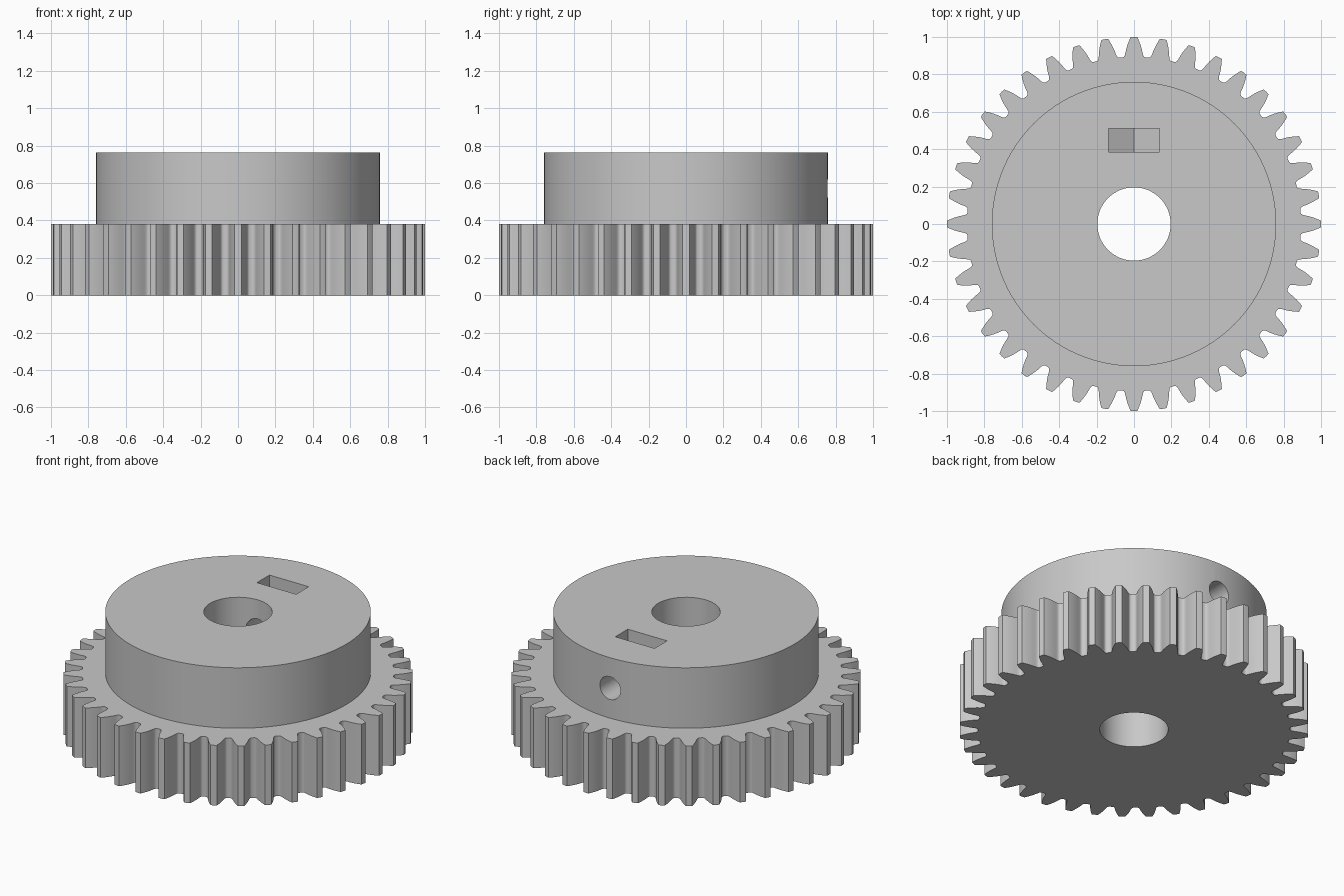
import bpy
import bmesh
from math import radians, sin, cos, pi
from mathutils import Vector

if "Cube" in bpy.data.objects:
    bpy.data.objects.remove(bpy.data.objects["Cube"], do_unlink=True)

TEETH = 40
GEAR_TOP, HUB_TOP = 0.38, 0.762
HUB_R, BORE_R, SCREW_R = 0.76, 0.196, 0.072
SCREW_Z = 0.57

grey = bpy.data.materials.new("plain grey")
grey.use_nodes = True
colour = (0.58, 0.58, 0.58, 1)
grey.diffuse_color = colour
grey.node_tree.nodes["Principled BSDF"].inputs["Base Color"].default_value = colour


def prism(name, points, direction):
    """Extrude a closed outline of 3D points along a direction."""
    bm = bmesh.new()
    face = bm.faces.new([bm.verts.new(p) for p in points])
    new = bmesh.ops.extrude_face_region(bm, geom=[face])["geom"]
    bmesh.ops.translate(bm, vec=Vector(direction),
                        verts=[g for g in new if isinstance(g, bmesh.types.BMVert)])
    bmesh.ops.recalc_face_normals(bm, faces=bm.faces)
    mesh = bpy.data.meshes.new(name)
    bm.to_mesh(mesh)
    bm.free()
    mesh.materials.append(grey)
    obj = bpy.data.objects.new(name, mesh)
    bpy.context.collection.objects.link(obj)
    return obj


def circle(radius, count):
    return [(radius * cos(2 * pi * i / count), radius * sin(2 * pi * i / count))
            for i in range(count)]


def combine(target, other, operation):
    """Apply a boolean and discard the second solid."""
    bpy.context.view_layer.objects.active = target
    mod = target.modifiers.new(operation.lower(), "BOOLEAN")
    mod.operation, mod.solver, mod.object = operation, "EXACT", other
    bpy.ops.object.modifier_apply(modifier=mod.name)
    bpy.data.objects.remove(other, do_unlink=True)


# Toothed wheel: one flank as (radius, half angle in degrees), mirrored and repeated
flank = [(0.893, 3.9), (0.896, 3.45), (0.903, 3.12), (0.915, 2.88),
         (0.935, 2.55), (0.955, 2.15), (0.975, 1.68), (0.99, 1.28), (0.999, 1.03)]
tooth = [(r, -a) for r, a in flank] + [(1.0, 0)] + [(r, a) for r, a in reversed(flank)]
outline = []
for i in range(TEETH):
    for r, a in tooth:
        t = radians(a + i * 360 / TEETH)
        outline.append((r * cos(t), r * sin(t), 0))
gear = prism("spur_gear", outline, (0, 0, GEAR_TOP))

# Raised hub
hub = prism("hub", [(x, y, 0.2) for x, y in circle(HUB_R, 120)], (0, 0, HUB_TOP - 0.2))
combine(gear, hub, "UNION")

# Central bore
bore = prism("bore", [(x, y, -0.2) for x, y in circle(BORE_R, 64)], (0, 0, 1.2))
combine(gear, bore, "DIFFERENCE")

# Set screw hole through the back of the hub
screw = prism("screw_hole", [(x, 0, z + SCREW_Z) for x, z in circle(SCREW_R, 40)], (0, 1, 0))
combine(gear, screw, "DIFFERENCE")

# Captive nut slot with a pointed floor
w = 0.137
slot = [(-w, 0.9), (w, 0.9), (w, 0.49), (0, 0.41), (-w, 0.49)]
nut = prism("nut_slot", [(x, 0.385, z) for x, z in slot], (0, 0.125, 0))
combine(gear, nut, "DIFFERENCE")

# Smooth curved walls, keeping crisp rims
bpy.ops.object.select_all(action="DESELECT")
gear.select_set(True)
bpy.context.view_layer.objects.active = gear
bpy.ops.object.shade_smooth_by_angle(angle=radians(30))
